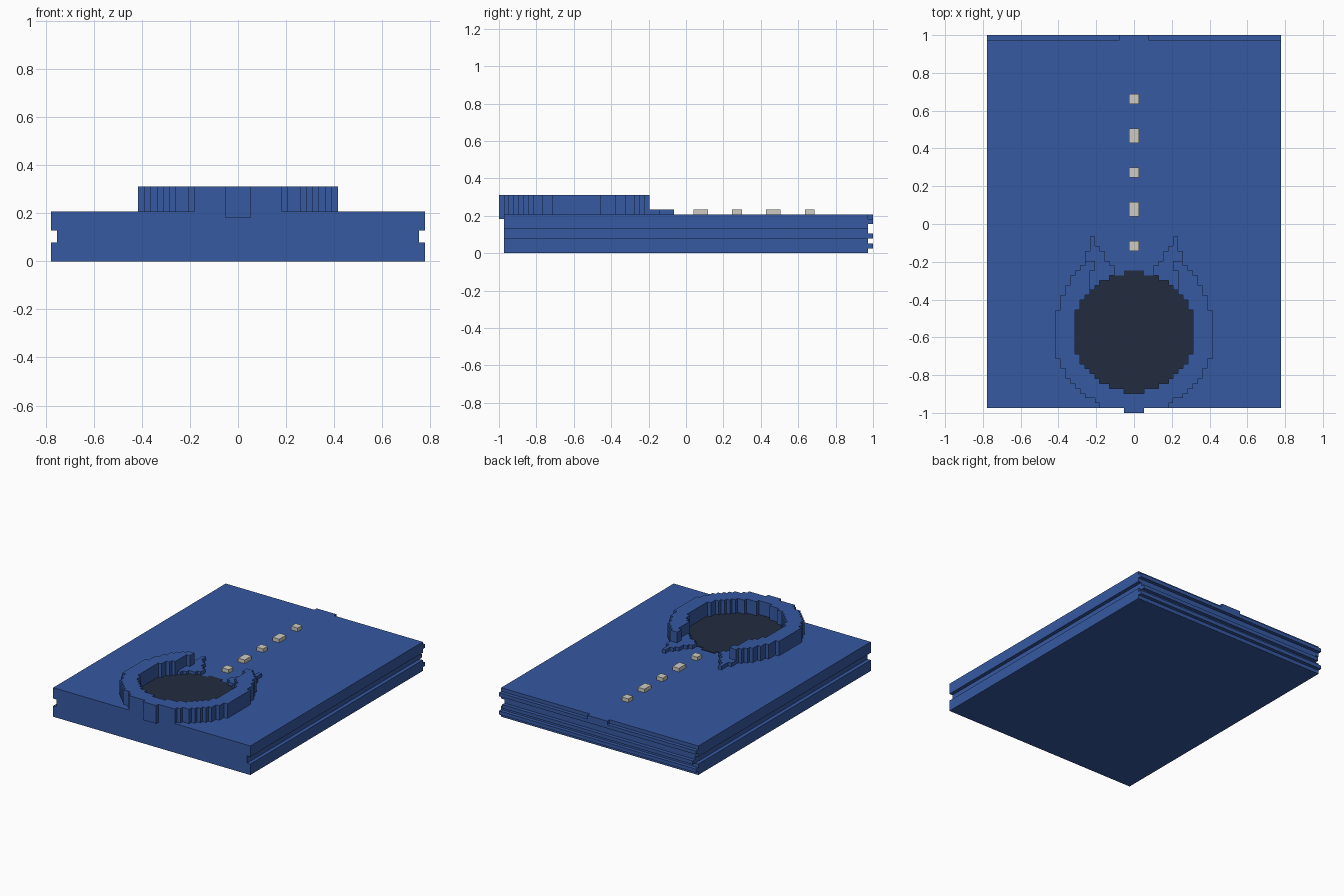
import bpy
import bmesh

V = 2 / 77  # grid step; y cells count from the front edge

cube = bpy.data.objects.get("Cube")
if cube:
    bpy.data.objects.remove(cube, do_unlink=True)


def material(name, rgb):
    m = bpy.data.materials.new(name)
    m.use_nodes = True
    m.diffuse_color = (*rgb, 1)
    m.node_tree.nodes["Principled BSDF"].inputs["Base Color"].default_value = (*rgb, 1)
    return m


BLUE = material("blue", (0.037, 0.1, 0.36))
DARK = material("dark_navy", (0.016, 0.025, 0.051))
CREAM = material("cream", (0.61, 0.6, 0.54))


def finish(name, bm, mat):
    bmesh.ops.remove_doubles(bm, verts=bm.verts, dist=V / 50)
    bmesh.ops.dissolve_limit(bm, angle_limit=0.01, verts=bm.verts, edges=bm.edges)
    bmesh.ops.recalc_face_normals(bm, faces=bm.faces)
    mesh = bpy.data.meshes.new(name)
    bm.to_mesh(mesh)
    bm.free()
    mesh.materials.append(mat)
    bpy.context.collection.objects.link(bpy.data.objects.new(name, mesh))


def extrude(bm, corners, move):
    """Sweep a flat polygon, given in grid units, into a solid."""
    face = bm.faces.new([bm.verts.new((x * V, y * V - 1, z * V)) for x, y, z in corners])
    new = bmesh.ops.extrude_face_region(bm, geom=[face], use_keep_orig=True)["geom"]
    bmesh.ops.translate(bm, vec=[c * V for c in move],
                        verts=[g for g in new if isinstance(g, bmesh.types.BMVert)])


def box(name, half, y0, y1, z0, z1, mat=BLUE):
    bm = bmesh.new()
    extrude(bm, [(-half, y0, z0), (half, y0, z0), (half, y1, z0), (-half, y1, z0)],
            (0, 0, z1 - z0))
    finish(name, bm, mat)


def stepped(name, cells, z0, z1, mat=BLUE):
    """Solid with a stepped outline, from the set of grid cells it covers."""
    bm = bmesh.new()

    def quad(*points):
        bm.faces.new([bm.verts.new((x * V, y * V - 1, z * V)) for x, y, z in points])

    for x, y in cells:
        for z in (z0, z1):
            quad((x, y, z), (x + 1, y, z), (x + 1, y + 1, z), (x, y + 1, z))
        sides = {(x, y - 1): ((x, y), (x + 1, y)), (x, y + 1): ((x, y + 1), (x + 1, y + 1)),
                 (x - 1, y): ((x, y), (x, y + 1)), (x + 1, y): ((x + 1, y), (x + 1, y + 1))}
        for other, (a, b) in sides.items():
            if other not in cells:
                quad((*a, z0), (*b, z0), (*b, z1), (*a, z1))
    finish(name, bm, mat)


def mirrored(cells):
    return cells | {(-1 - x, y) for x, y in cells}


def disc(radius_squared):
    return {(x, y) for x in range(18) for y in range(1, 36)
            if (x + 0.5) ** 2 + (y - 16) ** 2 <= radius_squared}


# Slab with a groove along each side
right = [(30, 0), (30, 3), (29, 3), (29, 5), (30, 5), (30, 8)]
section = right + [(-x, z) for x, z in reversed(right)]
bm = bmesh.new()
extrude(bm, [(x, 1, z) for x, z in section], (0, 75, 0))
finish("slab", bm, BLUE)

# Rails and tab on the back edge
for name, half, low, high in (("lower_rail", 30, 1, 2), ("middle_rail", 29, 3, 4),
                              ("upper_rail", 30, 6, 7), ("back_tab", 3, 7, 8)):
    box(name, half, 76, 77, low, high)

# Dark round floor
hole = disc(149.5)
stepped("round_floor", mirrored(hole), 8, 8.15, DARK)

# Raised collar: round at the front, tapering into two horns
outer = dict(enumerate((15, 15, 15, 14, 14, 13, 13, 12, 11, 10, 10, 10, 9, 9, 9), 21))
inner = dict(enumerate((4, 4, 5, 6, 6, 7, 8, 8), 28))
horns = {(x, y) for y in outer for x in range(inner.get(y, 0), outer[y])} - hole
round_part = {c for c in disc(268) if c[1] < 21} - hole
tall_horns = {(x, y) for x, y in horns if y < 31 and x >= (9 if 23 < y < 29 else 8)}
tall = round_part | tall_horns
stepped("collar", mirrored(tall), 8, 12)
stepped("horns", mirrored(horns - tall), 8, 9)
box("front_tab", 2, 0, 1, 7, 12)

# Row of small dashes along the middle
for i, (start, length) in enumerate(((33, 2), (40, 3), (48, 2), (55, 3), (63, 2))):
    box(f"dash_{i + 1}", 1, start, start + length, 8, 9, CREAM)
